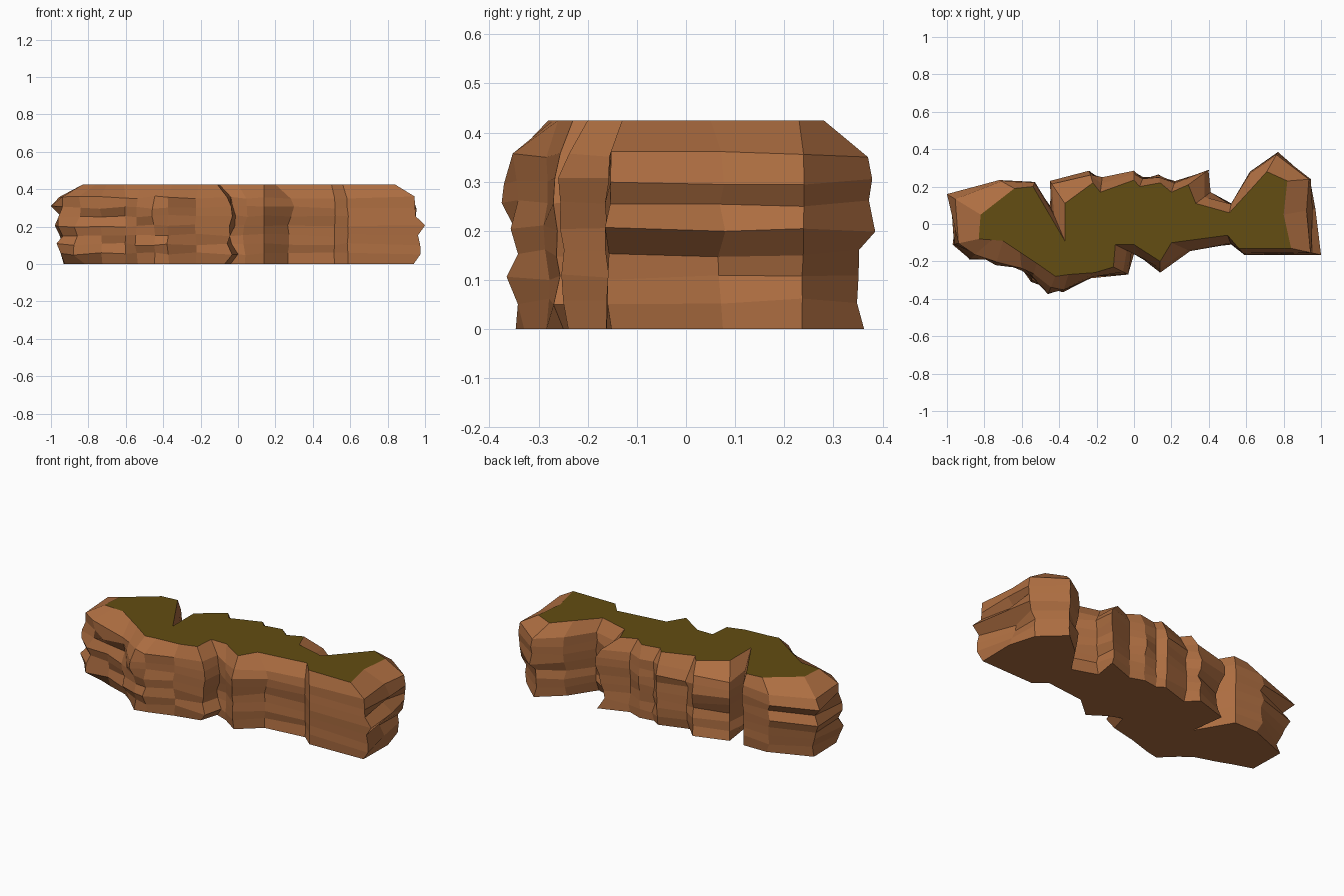
import bpy, bmesh, random

random.seed(11)

def material(name, rgb):
    m = bpy.data.materials.new(name)
    m.diffuse_color = (*rgb, 1)
    return m

# Outline, counter-clockwise: grass rim x, y then widest rock x, y
OUTLINE = [
    (-.83, -.08, -.97, -.11), (-.76, -.085, -.88, -.19), (-.70, -.09, -.74, -.22),
    (-.61, -.15, -.60, -.25), (-.52, -.21, -.55, -.31), (-.42, -.28, -.46, -.375),
    (-.35, -.27, -.38, -.365), (-.21, -.26, -.23, -.29), (-.11, -.23, -.03, -.27),
    (-.10, -.11, 0, -.16), (0, -.11, .05, -.19), (.14, -.20, .14, -.26),
    (.20, -.10, .30, -.145), (.50, -.06, .52, -.11), (.56, -.13, .59, -.165),
    (.84, -.13, 1, -.165), (.80, .05, .97, .08), (.82, .23, .945, .24),
    (.71, .28, .77, .385), (.62, .18, .62, .28), (.51, .06, .52, .11),
    (.33, .11, .41, .17), (.29, .21, .40, .29), (.20, .17, .22, .23),
    (.14, .22, .13, .265), (.03, .20, .05, .25), (0, .235, 0, .285),
    (-.18, .17, -.17, .25), (-.22, .22, -.24, .285), (-.37, .11, -.45, .23),
    (-.37, -.09, -.45, .10), (-.54, .20, -.53, .225), (-.64, .19, -.72, .235),
    (-.82, .05, -1, .16)]

# Strata: height and how far the rock bulges from the rim to the widest line
STRATA = [(0, .62), (.055, .71), (.105, .7), (.155, .68), (.205, .82),
          (.255, .78), (.302, .8), (.356, .67), (.425, 0)]

bm = bmesh.new()
columns = []
for ax, ay, bx, by in OUTLINE:
    # Each column wobbles in and out, touching the widest line once
    bulges = [b and b + random.uniform(-.2, .2) for z, b in STRATA]
    peak = max(bulges)
    column = []
    for (z, _), b in zip(STRATA, bulges):
        t = b / peak
        dz = random.uniform(-.008, .008) if 0 < z < .425 else 0
        column.append(bm.verts.new((ax + (bx - ax) * t, ay + (by - ay) * t, z + dz)))
    columns.append(column)

# Rock walls between neighbouring columns
for a, b in zip(columns, columns[1:] + columns[:1]):
    for k in range(len(STRATA) - 1):
        bm.faces.new((a[k], b[k], b[k + 1], a[k + 1]))

# Underside and grassy top
bm.faces.new([c[0] for c in reversed(columns)])
bm.faces.new([c[-1] for c in columns]).material_index = 1

mesh = bpy.data.meshes.new("cliff_rock")
bm.to_mesh(mesh)
bm.free()
mesh.materials.append(material("rock", (.42, .155, .053)))
mesh.materials.append(material("grass", (.125, .075, .006)))
bpy.context.collection.objects.link(bpy.data.objects.new("cliff_rock", mesh))
